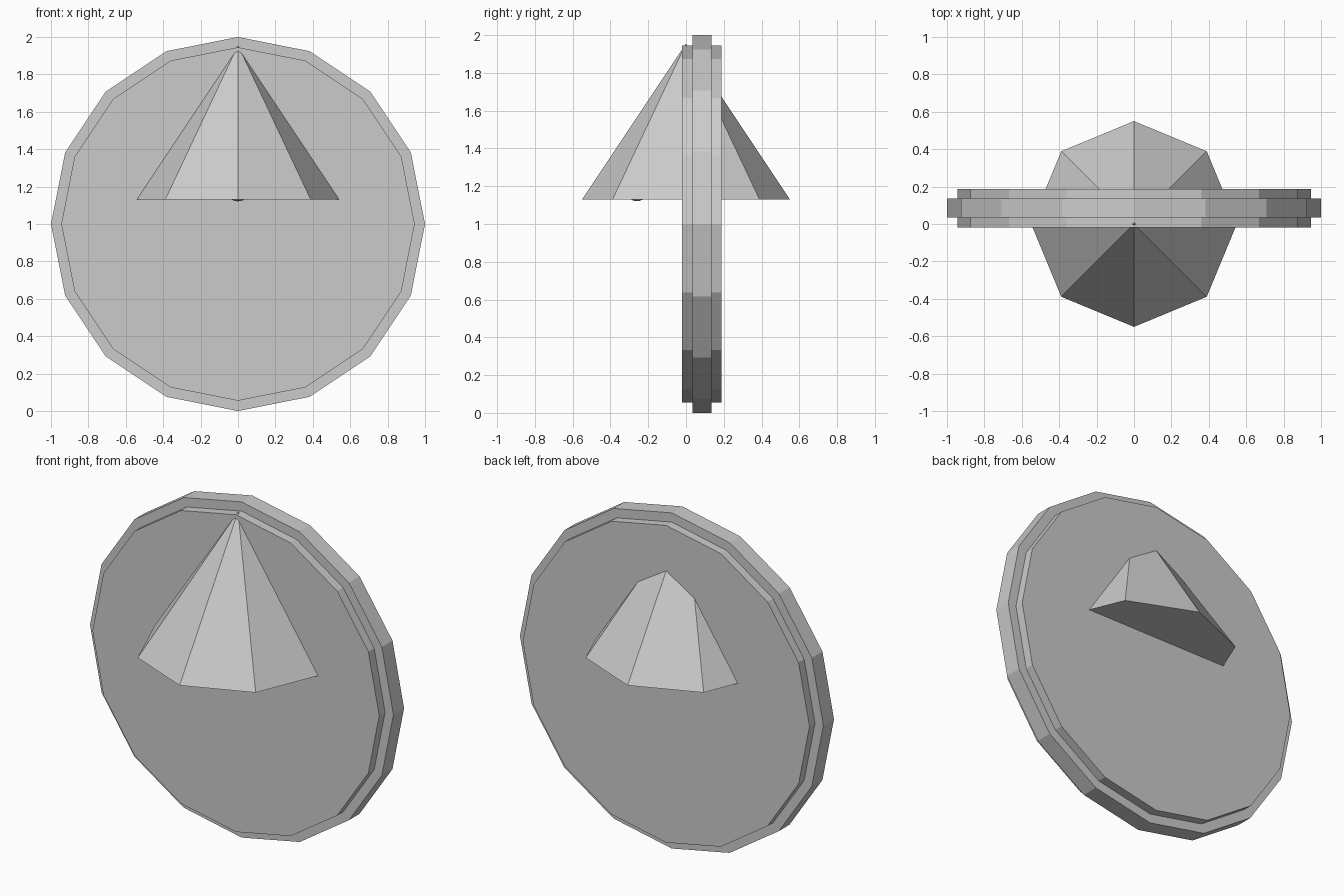
import bpy
import math

cube = bpy.data.objects.get("Cube")
if cube:
    bpy.data.objects.remove(cube, do_unlink=True)

grey = bpy.data.materials.new("light_grey")
grey.use_nodes = True
colour = (0.6, 0.6, 0.6, 1)
grey.diffuse_color = colour
grey.node_tree.nodes["Principled BSDF"].inputs["Base Color"].default_value = colour


def finish(name):
    obj = bpy.context.object
    obj.name = name
    obj.data.materials.append(grey)
    return obj


def upright_disc(name, radius, y_front, y_back):
    """Sixteen-sided disc facing the front, with a corner at the top."""
    bpy.ops.mesh.primitive_cylinder_add(
        vertices=16, radius=radius, depth=y_back - y_front,
        location=(0, (y_front + y_back) / 2, 1),
        rotation=(math.pi / 2, 0, 0))
    return finish(name)


# Wide rim and the thicker disc inside it
upright_disc("rim_disc", 1.0, 0.035, 0.135)
upright_disc("face_disc", 0.945, -0.02, 0.187)

# Eight-sided cone passing through the disc
base_z, tip_z = 1.13, 1.955
bpy.ops.mesh.primitive_cone_add(
    vertices=8, radius1=0.55, radius2=0, depth=tip_z - base_z,
    location=(0, 0, (base_z + tip_z) / 2))
finish("cone")

# Small bump barely showing under the cone
bpy.ops.mesh.primitive_uv_sphere_add(
    segments=16, ring_count=12, radius=0.066, location=(0, -0.26, base_z + 0.057))
finish("underside_bump")
